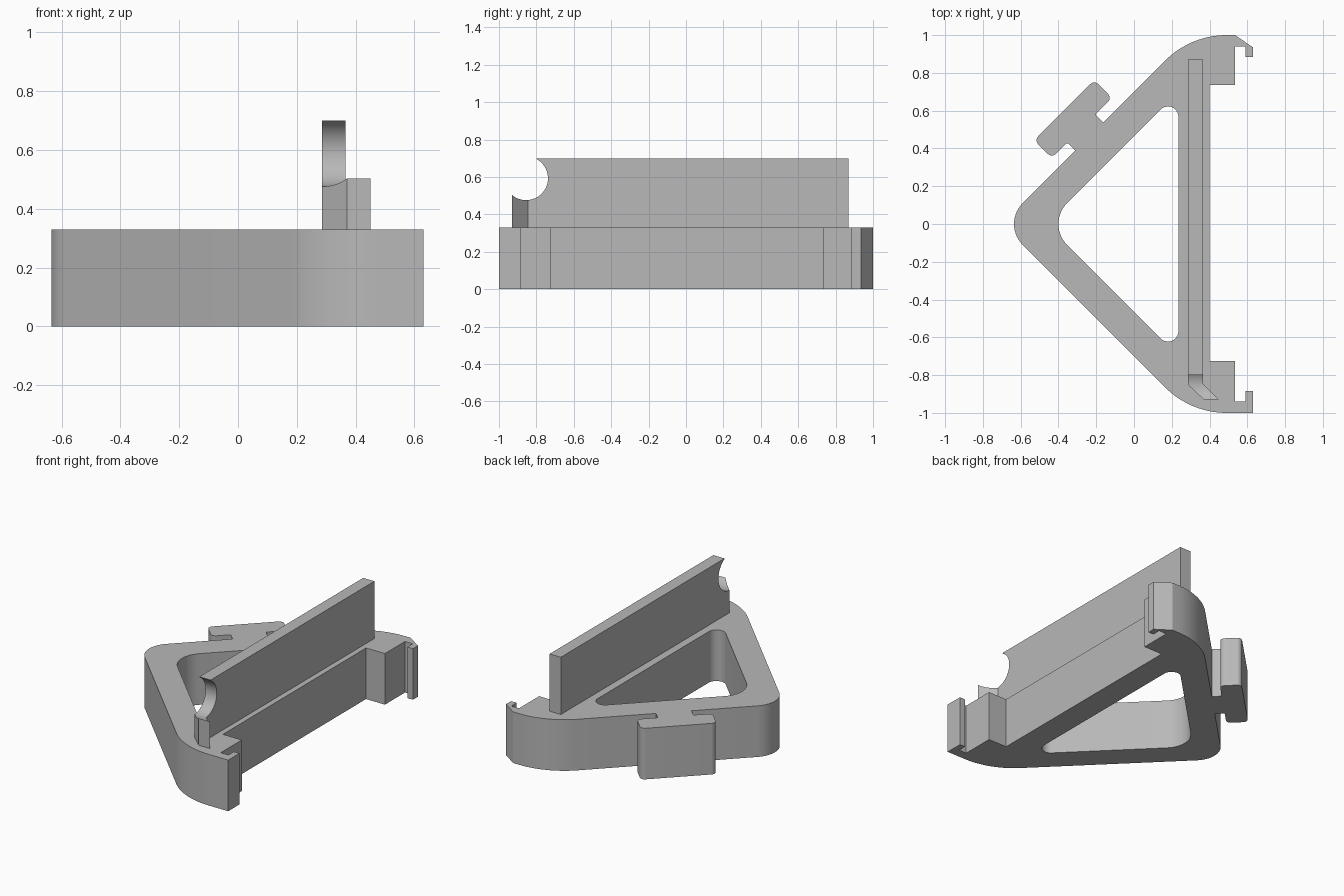
import bpy
import bmesh
from math import cos, sin, radians, sqrt
from mathutils import Vector, Matrix

cube = bpy.data.objects.get("Cube")
if cube:
    bpy.data.objects.remove(cube, do_unlink=True)

GREY = (0.48, 0.48, 0.48, 1.0)
grey = bpy.data.materials.new("plain_grey")
grey.use_nodes = True
grey.diffuse_color = GREY
grey.node_tree.nodes["Principled BSDF"].inputs["Base Color"].default_value = GREY


def rounded(corners, segments=14):
    """Turn (x, y, radius) corners into a filleted outline."""
    points = []
    for i, (x, y, r) in enumerate(corners):
        p = Vector((x, y))
        if r == 0:
            points.append(p)
            continue
        a = (Vector(corners[i - 1][:2]) - p).normalized()
        b = (Vector(corners[(i + 1) % len(corners)][:2]) - p).normalized()
        half = a.angle(b) / 2
        centre = p + (a + b).normalized() * (r / sin(half))
        reach = r * cos(half) / sin(half)
        start, end = p + a * reach - centre, p + b * reach - centre
        sweep = start.angle_signed(end)
        for k in range(segments + 1):
            points.append(centre + Matrix.Rotation(-sweep * k / segments, 2) @ start)
    return points


def prism(name, outline, low, high, along_x=False):
    """Extrude an outline along z, or a (y, z) outline along x."""
    bm = bmesh.new()
    place = (lambda p: (low, p[0], p[1])) if along_x else (lambda p: (p[0], p[1], low))
    face = bm.faces.new([bm.verts.new(place(p)) for p in outline])
    moved = bmesh.ops.extrude_face_region(bm, geom=[face])["geom"]
    rise = Vector((high - low, 0, 0)) if along_x else Vector((0, 0, high - low))
    bmesh.ops.translate(bm, vec=rise, verts=[v for v in moved if isinstance(v, bmesh.types.BMVert)])
    bmesh.ops.recalc_face_normals(bm, faces=bm.faces)
    mesh = bpy.data.meshes.new(name)
    bm.to_mesh(mesh)
    bm.free()
    mesh.materials.append(grey)
    obj = bpy.data.objects.new(name, mesh)
    bpy.context.collection.objects.link(obj)
    return obj


def activate(obj):
    bpy.ops.object.select_all(action="DESELECT")
    obj.select_set(True)
    bpy.context.view_layer.objects.active = obj


def cut(obj, cutter):
    cutter.hide_render = True
    mod = obj.modifiers.new("cut", "BOOLEAN")
    mod.operation = "DIFFERENCE"
    mod.solver = "EXACT"
    mod.object = cutter
    activate(obj)
    bpy.ops.object.modifier_apply(modifier=mod.name)
    bpy.data.objects.remove(cutter, do_unlink=True)


# T-shaped lug, given along and out from the slanted left arm
lug = [(0.265, 0.495, 0), (0.265, 0.555, 0.01), (0.39, 0.555, 0.03), (0.39, 0.687, 0.03),
       (-0.06, 0.687, 0.03), (-0.06, 0.555, 0.03), (0.055, 0.555, 0.01), (0.055, 0.495, 0)]
lug = [((u - v) / sqrt(2), (u + v) / sqrt(2), r) for u, v, r in lug]

# Frame outline: rounded tip, curved shoulders and two hooked ends
hook = [(0.63, -0.885, 0), (0.59, -0.885, 0), (0.59, -0.94, 0), (0.535, -0.94, 0)]
outline = [(-0.70, 0, 0.157), (0.30, -1, 0.46), (0.63, -1, 0)] + hook
outline += [(0.535, -0.725, 0), (0.40, -0.725, 0), (0.40, 0.735, 0), (0.535, 0.735, 0)]
outline += [(x, -y, r) for x, y, r in reversed(hook)]
outline += [(0.63, 0.935, 0), (0.535, 1, 0), (0.30, 1, 0.46)] + lug
frame = prism("triangular_frame", rounded(outline), 0, 0.33)

# Triangular opening
opening = [(-0.465, 0, 0.157), (0.235, -0.70, 0.055), (0.235, 0.70, 0.055)]
cut(frame, prism("opening_cutter", rounded(opening), -0.2, 0.6))

# Upright plate with a slanted end
plate = prism("upright_plate", [(0.285, 0.87), (0.285, -0.85), (0.37, -0.93), (0.45, -0.93),
                                (0.365, -0.845), (0.365, 0.87)], 0.33, 0.70)

# Round notch in the plate, open above the slanted end
arc = [(-0.855 + 0.117 * cos(radians(a)), 0.593 + 0.117 * sin(radians(a)))
       for a in range(62, -135, -7)]
notch = arc + [(-1.1, arc[-1][1]), (-1.1, 0.9), (arc[0][0], 0.9)]
cut(plate, prism("notch_cutter", notch, 0.1, 0.7, along_x=True))

for part in (frame, plate):
    activate(part)
    bpy.ops.object.shade_smooth_by_angle(angle=radians(25))
